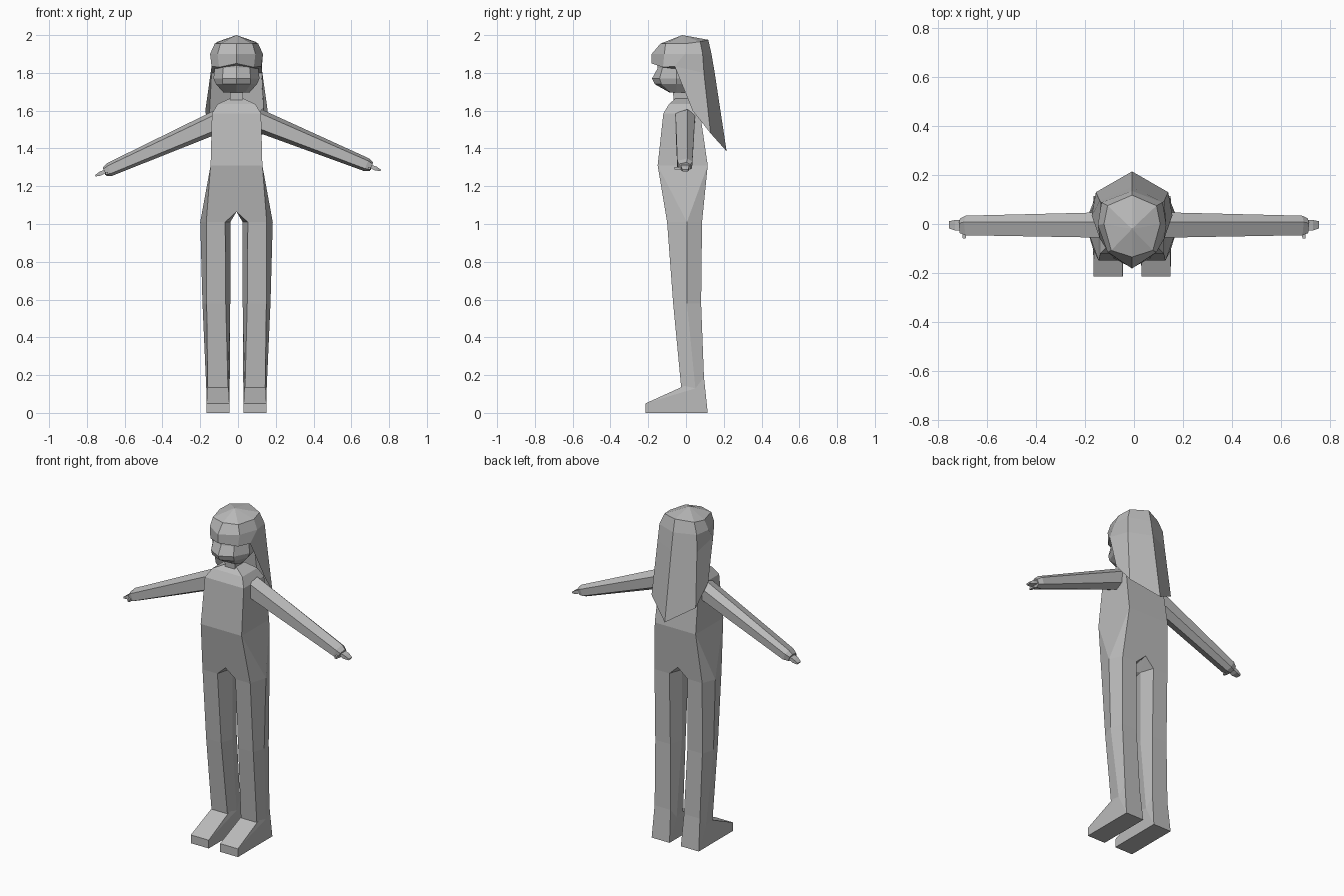
import bpy, bmesh
from mathutils import Vector

if "Cube" in bpy.data.objects:
    bpy.data.objects.remove(bpy.data.objects["Cube"])

GREY = (0.5, 0.5, 0.5, 1)
mat = bpy.data.materials.new("plain grey")
mat.use_nodes = True
mat.diffuse_color = GREY
mat.node_tree.nodes["Principled BSDF"].inputs["Base Color"].default_value = GREY
MID = -0.008  # centre line of the body


def finish(bm, name, x=MID):
    bmesh.ops.recalc_face_normals(bm, faces=bm.faces)
    mesh = bpy.data.meshes.new(name)
    bm.to_mesh(mesh)
    bm.free()
    mesh.materials.append(mat)
    obj = bpy.data.objects.new(name, mesh)
    obj.location.x = x
    bpy.context.collection.objects.link(obj)
    return obj


def hull(name, points):
    bm = bmesh.new()
    for p in points:
        bm.verts.new(p)
    res = bmesh.ops.convex_hull(bm, input=bm.verts)
    bmesh.ops.delete(bm, geom=[v for v in res["geom_interior"] if isinstance(v, bmesh.types.BMVert)],
                     context="VERTS")
    bmesh.ops.dissolve_limit(bm, angle_limit=0.02, verts=bm.verts, edges=bm.edges)
    return finish(bm, name)


def loft(name, rings, closed=True, caps=(True, True), apex=None, x=MID):
    bm = bmesh.new()
    rows = [[bm.verts.new(p) for p in ring] for ring in rings]
    n = len(rows[0])
    for a, b in zip(rows, rows[1:]):
        for i in range(n if closed else n - 1):
            j = (i + 1) % n
            bm.faces.new((a[i], a[j], b[j], b[i]))
    if apex:
        tip = bm.verts.new(apex)
        for i in range(n):
            bm.faces.new((tip, rows[0][i], rows[0][(i + 1) % n]))
    elif caps[0]:
        bm.faces.new(rows[0])
    if caps[1]:
        bm.faces.new(rows[-1])
    return finish(bm, name, x)


def whole(half):
    """Half outline from front centre to back centre, mirrored to a full ring."""
    return half + [(-x, y, z) for x, y, z in half[-2:0:-1]]


def flat(z, half):
    return whole([(x, y, z) for x, y in half])


def box_ring(z, w, front, back):
    return [(-w, front, z), (w, front, z), (w, back, z), (-w, back, z)]


# Torso, shoulders and neck
loft("torso", [box_ring(1.31, .137, -.15, .115), box_ring(1.585, .13, -.12, .075),
               box_ring(1.635, .1, -.09, .055), box_ring(1.665, .035, -.055, .025)])
loft("neck", [box_ring(1.63, .032, -.065, .015), box_ring(1.73, .036, -.07, .02)])


def leg_ring(z, side, inner, outer, s_in, s_out, front, mid, back, lift=0):
    return [(side * x, y, h) for x, y, h in (
        (inner, front, z), (outer, front, z), (s_out, mid, z),
        (outer, back, z + lift), (inner, back, z + lift), (s_in, mid, z))]


for side, label in ((1, "left"), (-1, "right")):
    thigh = leg_ring(1.01, side, .06, .16, .033, .192, -.1, .005, .085)
    knee = leg_ring(.58, side, .057, .158, .033, .18, -.068, .005, .08)
    ankle = leg_ring(.13, side, .045, .152, .036, .16, -.025, .05, .095, .06)
    loft(label + "_leg", [thigh, knee, ankle])
    # Hip half, arched up to the crotch
    w = side * .137
    hull(label + "_hip", thigh + [(0, -.15, 1.31), (w, -.15, 1.31), (w, .115, 1.31), (0, .115, 1.31),
                                  (0, -.109, 1.065), (0, .09, 1.065)])
    # Wedge foot
    sole = [(side * x, y, 0) for x in (.038, .158) for y in (-.215, .115)]
    toe = [(side * x, -.215, .05) for x in (.038, .158)]
    hull(label + "_foot", ankle + sole + toe)

    # Arm: six-sided, tapering to the wrist
    drop = 0 if side > 0 else .026
    start = Vector((side * .1, 0, 1.55 - drop * .2))
    wrist = Vector((side * .69, 0, 1.31 - drop))
    along = (wrist - start).normalized()
    up = Vector((-along.z * side, 0, along.x * side))

    def section(p, pts, scale=1):
        return [p + Vector((0, y, 0)) + up * (h * scale) for y, h in pts]

    arm = [(-.056, .04), (.008, .062), (.048, .03), (.046, -.035), (.0, -.06), (-.056, -.038)]
    fore = [(-.046, .022), (.008, .036), (.034, .018), (.032, -.022), (.0, -.036), (-.046, -.022)]
    cuff = [(y * .75 - .003, h * .7) for y, h in fore]
    loft(label + "_arm", [section(start, arm), section(wrist - along * .01, fore),
                          section(wrist + along * .018, cuff)], x=0)
    # Hand and thumb
    palm = [(-.026, .011), (.016, .011), (.016, -.011), (-.026, -.011)]
    tips = [(y * .7, h * .4) for y, h in palm]
    hand = wrist + along * .012
    loft(label + "_hand", [section(hand, palm, .8), section(hand + along * .03, palm),
                           section(hand + along * .059, tips)], x=0)
    root = wrist + along * .01
    thumb = [root + Vector((dx, y, dz)) - up * .012 for y, r in ((-.02, .009), (-.06, .006))
             for dx in (-r, r) for dz in (-r, r)]
    hull(label + "_thumb", thumb).location.x = 0

# Face and jaw
loft("face", [
    flat(1.88, [(0, -.15), (.075, -.115), (.115, -.03), (.1, .06), (0, .1)]),
    flat(1.825, [(0, -.15), (.07, -.125), (.115, -.05), (.1, .06), (0, .1)]),
    flat(1.77, [(0, -.18), (.075, -.14), (.122, -.05), (.1, .05), (0, .08)]),
    flat(1.74, [(0, -.165), (.075, -.13), (.108, -.05), (.09, .04), (0, .06)]),
    flat(1.695, [(0, -.085), (.045, -.08), (.068, -.05), (.06, 0), (0, .02)])])

# Hair cap with fringe
crown = whole([(0, -.135, 1.955), (.085, -.108, 1.955), (.115, 0, 1.955), (.1, .075, 1.965), (0, .118, 1.975)])
brow = flat(1.9, [(0, -.182), (.1, -.115), (.14, -.005), (.125, .088), (0, .135)])
fringe = whole([(0, -.182, 1.85), (.092, -.122, 1.83), (.132, -.06, 1.835), (.132, .095, 1.8), (0, .152, 1.8)])
loft("hair_cap", [crown, brow, fringe], apex=(0, -.02, 2.0), caps=(False, True))

# Long hair hanging down the back, from one side round to the other
hem = whole([(0, 0, 0), (0, 0, 0), (.165, .035, 1.6), (.148, .13, 1.48), (0, .215, 1.385)])
loft("long_hair", [fringe[2:7], hem[2:7]], closed=False, caps=(False, False))
